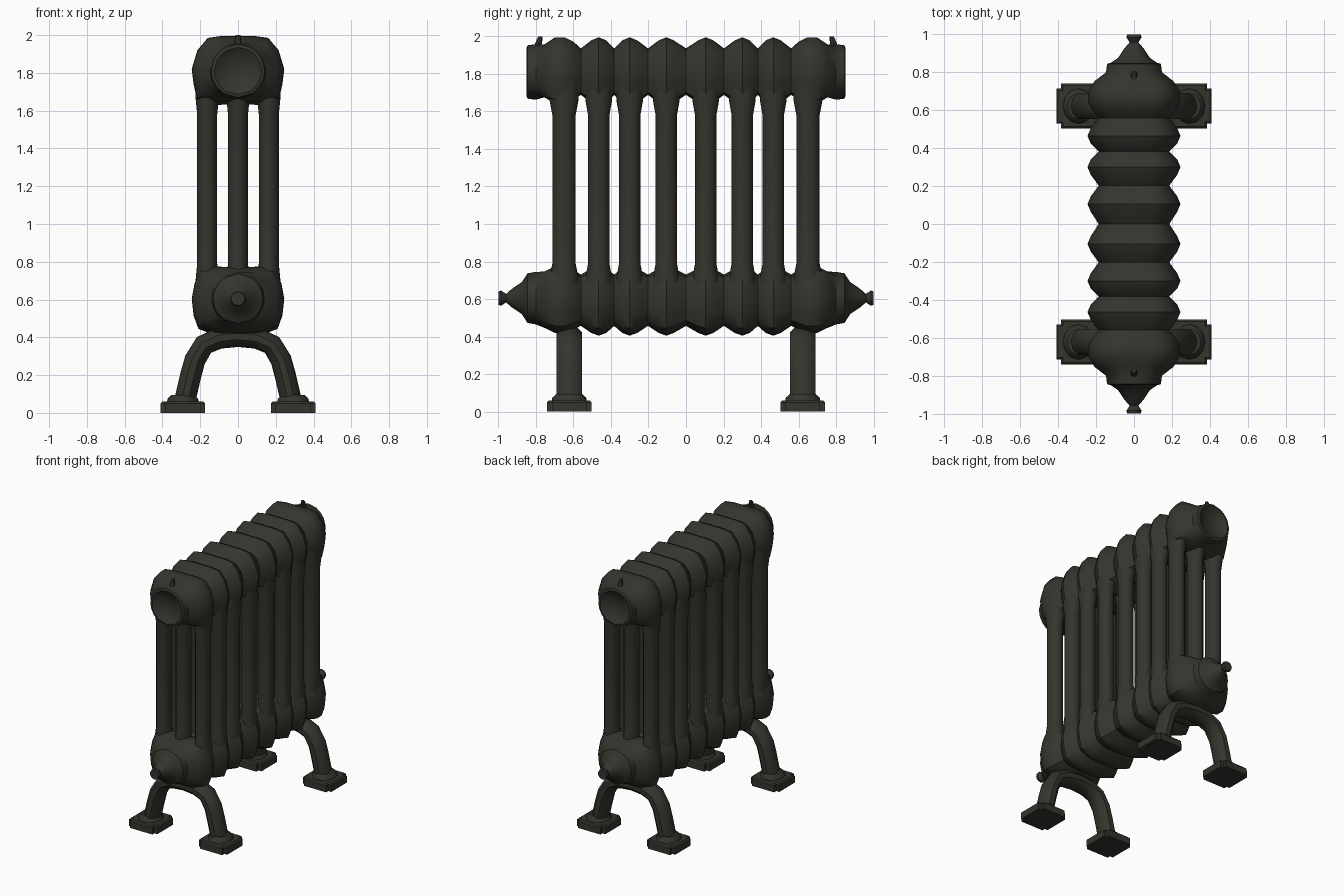
import bpy, bmesh, math
from mathutils import Vector

if "Cube" in bpy.data.objects:
    bpy.data.objects.remove(bpy.data.objects["Cube"], do_unlink=True)

iron = bpy.data.materials.new("dark cast iron")
iron.use_nodes = True
COLOUR = (0.035, 0.034, 0.026, 1)
iron.diffuse_color = COLOUR
iron.node_tree.nodes["Principled BSDF"].inputs["Base Color"].default_value = COLOUR


def finish(bm, name, angle=40):
    bmesh.ops.recalc_face_normals(bm, faces=bm.faces)
    mesh = bpy.data.meshes.new(name)
    bm.to_mesh(mesh)
    bm.free()
    mesh.materials.append(iron)
    obj = bpy.data.objects.new(name, mesh)
    bpy.context.collection.objects.link(obj)
    bpy.ops.object.select_all(action="DESELECT")
    obj.select_set(True)
    bpy.context.view_layer.objects.active = obj
    bpy.ops.object.shade_smooth_by_angle(angle=math.radians(angle))
    return obj


def loft(name, rings, angle=40):
    """Skin a row of closed rings and cap both ends."""
    bm = bmesh.new()
    rows = [[bm.verts.new(p) for p in ring] for ring in rings]
    n = len(rows[0])
    for a, b in zip(rows, rows[1:]):
        for i in range(n):
            j = (i + 1) % n
            bm.faces.new((a[i], a[j], b[j], b[i]))
    bm.faces.new(rows[0])
    bm.faces.new(rows[-1])
    return finish(bm, name, angle)


def ellipse(n, a, b):
    steps = [2 * math.pi * i / n for i in range(n)]
    return [(a * math.cos(t), b * math.sin(t)) for t in steps]


def mirrored(half):
    return half + [(-x, z) for x, z in half[-2:0:-1]]


def header(name, half, zc, sx, sz, boss_steps):
    """Ribbed tube along y with a round boss at each end."""
    section = mirrored(half)

    def rib(y, k, drop=1):
        # k = 1 on the ridge, 0 in the valley
        ax, az = sx + (1 - sx) * k, sz + (1 - sz) * k
        return [(x * ax, y, zc + z * az * (drop if z < 0 else 1)) for x, z in section]

    def boss(y, r):
        out = []
        for x, z in section:
            d = Vector((x, z)).normalized() * r
            out.append((d.x, y, zc + d.y))
        return out

    rings = []
    for i, y in enumerate(RIDGES):
        rings += [rib(y - 0.04, 0.72), rib(y, 1), rib(y + 0.04, 0.72)]
        if i + 1 < len(RIDGES):
            rings.append(rib((y + RIDGES[i + 1]) / 2, 0))
    end = [rib(0.56, 0), rib(0.60, 0.6, 0.93), rib(0.645, 0.97, 0.93),
           rib(0.70, 0.97, 0.93), rib(0.755, 0.35, 0.95)]
    end += [boss(y, r) for y, r in boss_steps]
    front = [[(x, -y, z) for x, y, z in ring] for ring in reversed(end)]
    return loft(name, front + rings + end)


RIDGES = [-0.465, -0.30, -0.105, 0.105, 0.30, 0.465]

# Top header with dished end caps
top_half = [(0, .185), (.09, .185), (.16, .175), (.215, .11), (.245, .01),
            (.235, -.07), (.215, -.16), (.12, -.18), (0, -.175)]
header("top_header", top_half, 1.81, 0.76, 0.68,
       [(.80, .148), (.845, .142), (.85, .125), (.825, .09), (.81, .03)])

# Bottom header with tapering pipe fittings
low_half = [(0, .165), (.12, .17), (.2, .15), (.23, .08), (.245, 0),
            (.235, -.09), (.21, -.16), (.12, -.195), (0, -.2)]
header("bottom_header", low_half, 0.605, 0.76, 0.74,
       [(.80, .14), (.845, .132), (.855, .115), (.875, .085), (.93, .048),
        (.958, .023), (.985, .04), (1.0, .036)])

# Vertical columns, flared where they join the headers
FLARE = [(.55, 1.3), (.71, 1.25), (.79, 1), (1.58, 1), (1.66, 1.25), (1.76, 1.3)]
for row, y in enumerate([-0.65] + RIDGES + [0.65]):
    for x, side in ((-0.163, "right"), (0, "middle"), (0.163, "left")):
        depth = 0.062 if abs(y) > 0.6 else 0.057
        rings = [[(x + u * min(s, 1.15), y + v * s, z) for u, v in ellipse(12, 0.053, depth)]
                 for z, s in FLARE]
        loft(f"column_{side}_{row + 1}", rings)

# Arched leg pairs, swept from foot to foot
half_path = [(0, .405), (.10, .395), (.18, .36), (.228, .28), (.25, .20), (.285, .05)]
path = [Vector((-x, z)) for x, z in half_path[:0:-1]] + [Vector(p) for p in half_path]
for end, yc in (("front", -0.622), ("back", 0.622)):
    rings = []
    for i, p in enumerate(path):
        t = (path[min(i + 1, len(path) - 1)] - path[max(i - 1, 0)]).normalized()
        normal = Vector((-t.y, t.x))
        rings.append([(p.x + normal.x * u, yc + v, p.y + normal.y * u)
                      for u, v in ellipse(10, 0.056, 0.072)])
    loft(f"{end}_leg_arch", rings)

    for side, xc in (("right", -0.292), ("left", 0.292)):
        # Foot pad with softened corners
        bm = bmesh.new()
        bmesh.ops.create_cube(bm, size=1)
        for v in bm.verts:
            v.co = (xc + v.co.x * 0.236, yc + v.co.y * 0.236, 0.03 + v.co.z * 0.06)
        upright = [e for e in bm.edges if abs(e.verts[0].co.z - e.verts[1].co.z) > 0.01]
        bmesh.ops.bevel(bm, geom=upright, offset=0.025, segments=2, affect="EDGES")
        rim = [e for e in bm.edges if all(v.co.z > 0.05 for v in e.verts)]
        bmesh.ops.bevel(bm, geom=rim, offset=0.01, segments=1, affect="EDGES")
        finish(bm, f"{end}_{side}_foot")
        # Collar between pad and leg
        loft(f"{end}_{side}_foot_collar",
             [[(xc + u * s, yc + v * s, z) for u, v in ellipse(12, 0.085, 0.095)]
              for z, s in ((.05, 1), (.075, .95), (.095, .72))])

# Small bleed screws above the end caps
for end, sign in (("front", -1), ("back", 1)):
    loft(f"{end}_bleed_screw",
         [[(u, sign * y + v, z) for u, v in ellipse(8, r, r)]
          for y, z, r in ((.80, 1.92, .02), (.785, 1.965, .018), (.775, 2.0, .012))])
